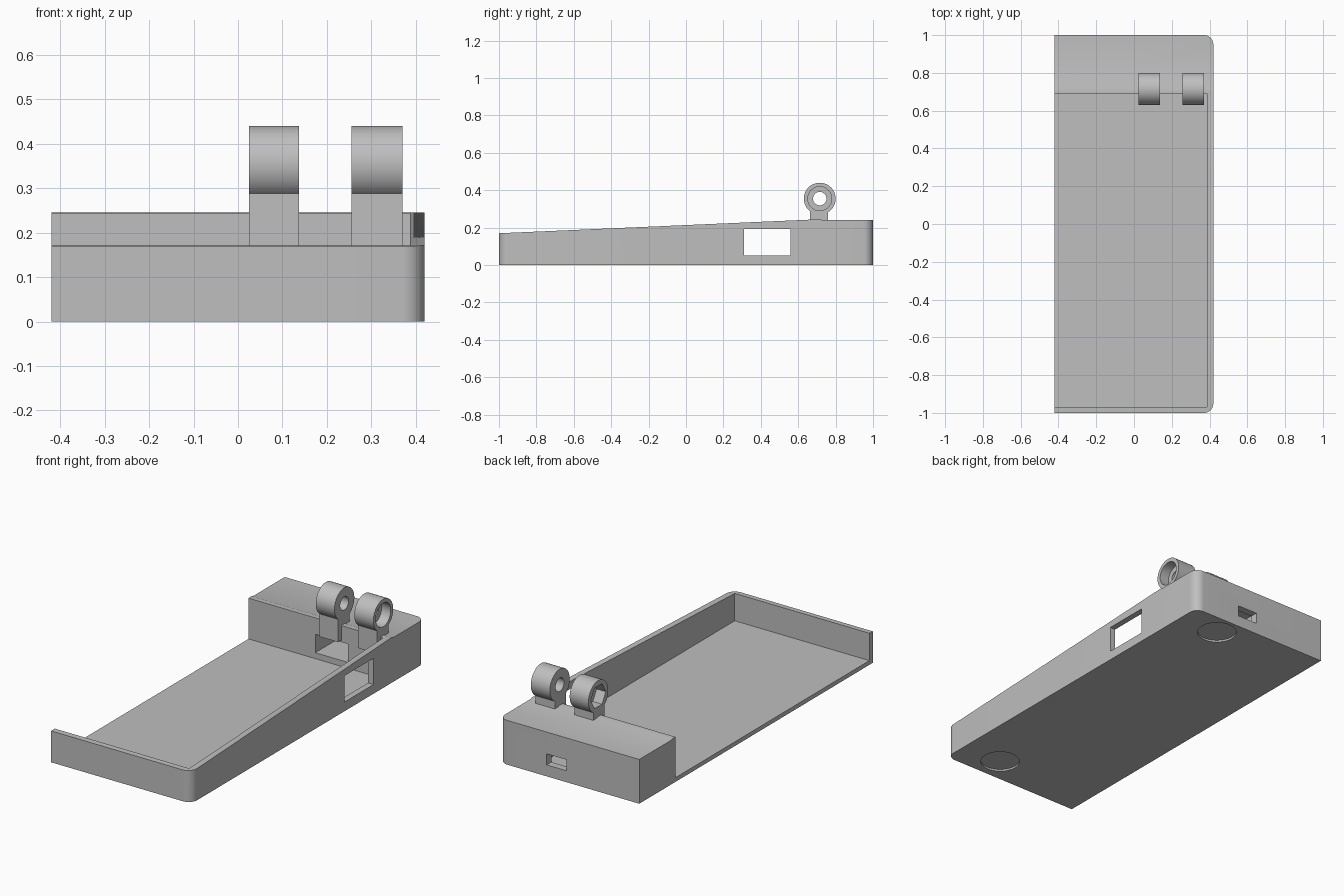
import bpy, bmesh, math
from mathutils import Matrix, Vector

cube = bpy.data.objects.get("Cube")
if cube:
    bpy.data.objects.remove(cube, do_unlink=True)

grey = bpy.data.materials.new("plain grey")
grey.use_nodes = True
GREY = (0.52, 0.52, 0.52, 1)
grey.diffuse_color = GREY
grey.node_tree.nodes["Principled BSDF"].inputs["Base Color"].default_value = GREY


def make(name, bm):
    bmesh.ops.recalc_face_normals(bm, faces=bm.faces)
    mesh = bpy.data.meshes.new(name)
    bm.to_mesh(mesh)
    bm.free()
    mesh.materials.append(grey)
    ob = bpy.data.objects.new(name, mesh)
    bpy.context.collection.objects.link(ob)
    return ob


def prism(name, points, direction):
    """Extrude a closed outline along a vector."""
    bm = bmesh.new()
    face = bm.faces.new([bm.verts.new(p) for p in points])
    out = bmesh.ops.extrude_face_region(bm, geom=[face])
    moved = [v for v in out["geom"] if isinstance(v, bmesh.types.BMVert)]
    bmesh.ops.translate(bm, verts=moved, vec=Vector(direction))
    return make(name, bm)


def box(name, x0, x1, y0, y1, z0, z1):
    return prism(name, [(x0, y0, z0), (x1, y0, z0), (x1, y1, z0), (x0, y1, z0)],
                 (0, 0, z1 - z0))


def cylinder(name, radius, centre, length, axis="Z", sides=64):
    bm = bmesh.new()
    bmesh.ops.create_cone(bm, cap_ends=True, segments=sides, radius1=radius,
                          radius2=radius, depth=length)
    if axis == "X":
        bmesh.ops.rotate(bm, verts=bm.verts, matrix=Matrix.Rotation(math.pi / 2, 3, "Y"))
    bmesh.ops.translate(bm, verts=bm.verts, vec=Vector(centre))
    return make(name, bm)


def combine(target, tool, operation="DIFFERENCE"):
    """Apply a boolean and discard the helper."""
    tool.hide_render = True
    mod = target.modifiers.new("shape", "BOOLEAN")
    mod.object, mod.operation, mod.solver = tool, operation, "EXACT"
    bpy.ops.object.select_all(action="DESELECT")
    bpy.context.view_layer.objects.active = target
    target.select_set(True)
    bpy.ops.object.modifier_apply(modifier=mod.name)
    bpy.data.objects.remove(tool, do_unlink=True)


def smooth(ob):
    bpy.ops.object.select_all(action="DESELECT")
    bpy.context.view_layer.objects.active = ob
    ob.select_set(True)
    bpy.ops.object.shade_smooth_by_angle(angle=math.radians(30))


# Half tray: flat open edge at -x, rounded corners at +x
W, R = 0.42, 0.05
outline = [(-W, 1, 0), (-W, -1, 0)]
for cy, start in ((-1 + R, -90), (1 - R, 0)):
    for i in range(13):
        a = math.radians(start + 7.5 * i)
        outline.append((W - R + R * math.cos(a), cy + R * math.sin(a), 0))
body = prism("tray_body", outline, (0, 0, 0.4))

# Sloping top, ending in a small ridge before the flat rear deck
top = [(-1.1, 0.1656), (0.715, 0.245), (0.73, 0.24), (1.1, 0.24), (1.1, 0.6), (-1.1, 0.6)]
combine(body, prism("top_cutter", [(-1, y, z) for y, z in top], (2, 0, 0)))

# Main cavity, side window, rear pocket and the port leading out of it
combine(body, box("cavity_cutter", -0.6, 0.387, -0.97, 0.69, 0.023, 0.5))
combine(body, box("window_cutter", 0.3, 0.6, 0.31, 0.56, 0.05, 0.192))
combine(body, box("pocket_cutter", -0.02, 0.175, 0.6, 0.96, 0.055, 0.155))
combine(body, box("port_cutter", 0.015, 0.135, 0.9, 1.1, 0.062, 0.122))

# Shallow round foot recesses underneath
for y in (-0.86, 0.88):
    combine(body, cylinder("foot_cutter", 0.1, (0.18, y, 0), 0.02))
smooth(body)

# Hinge knuckles: barrel on a post, with a bore and a recess in the outer end
AY, AZ = 0.715, 0.355
for name, x0, x1, recess_x, sides in (
        ("inner_hinge_knuckle", 0.025, 0.137, 0.025, 6),
        ("outer_hinge_knuckle", 0.256, 0.37, 0.37, 64)):
    mid = (x0 + x1) / 2
    knuckle = cylinder(name, 0.085, (mid, AY, AZ), x1 - x0, "X")
    post = box("post", x0, x1, 0.662, 0.758, 0.165, 0.31)
    combine(knuckle, post, "UNION")
    combine(knuckle, cylinder("bore_cutter", 0.036, (mid, AY, AZ), 0.3, "X"))
    combine(knuckle, cylinder("recess_cutter", 0.064, (recess_x, AY, AZ), 0.11, "X", sides))
    smooth(knuckle)
